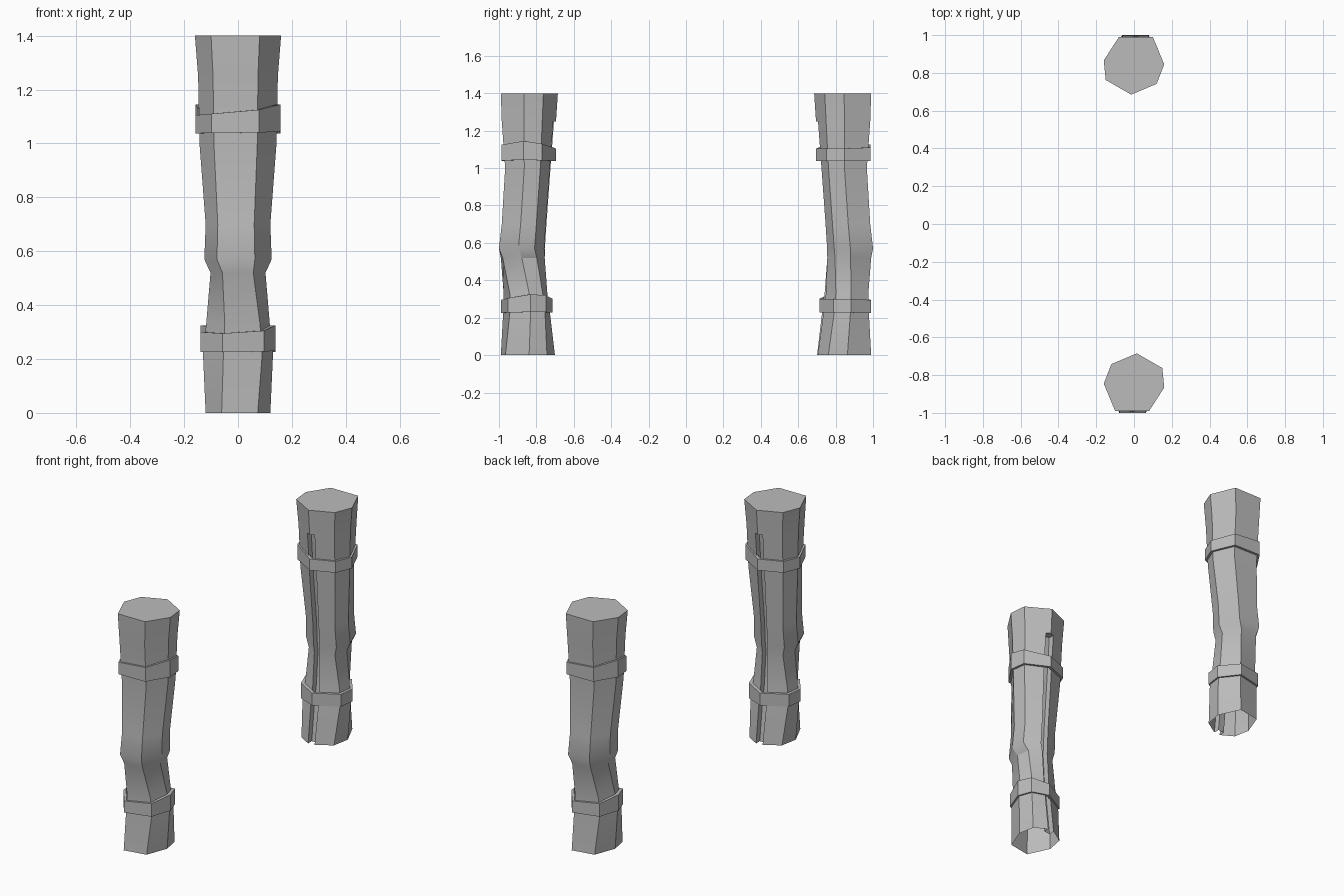
import bpy, bmesh, math
from mathutils import Vector, Matrix

old = bpy.data.objects.get("Cube")
if old:
    bpy.data.objects.remove(old)

grey = bpy.data.materials.new("plain grey")
grey.use_nodes = True
GREY = (0.5, 0.5, 0.5, 1)
grey.diffuse_color = GREY
grey.node_tree.nodes["Principled BSDF"].inputs["Base Color"].default_value = GREY

CENTRE_Y = -0.84
SLIT_TOP = 1.25
# seven-sided outline, counter-clockwise, starting left of the inner apex
OUTLINE = [(-0.12, 0.1), (-0.16, 0.0), (-0.1, -0.14), (0.08, -0.14),
           (0.16, -0.02), (0.15, 0.08)]
# height, outer y, inner y, half width, twist in degrees
LEVELS = [(0, -0.99, -0.69, 0.12, 8), (0.22, -0.978, -0.72, 0.13, 14),
          (0.33, -0.975, -0.735, 0.118, 14), (0.52, -0.99, -0.745, 0.102, 4),
          (0.57, -1.0, -0.745, 0.125, 0), (0.7, -0.985, -0.737, 0.12, 0),
          (1.0, -0.967, -0.715, 0.143, 0), (1.25, -0.985, -0.695, 0.148, 0),
          (1.4, -0.99, -0.685, 0.16, 0)]


def measure(z):
    for a, b in zip(LEVELS, LEVELS[1:]):
        if z <= b[0]:
            t = (z - a[0]) / (b[0] - a[0])
            return [p + (q - p) * t for p, q in zip(a, b)]


def section(z, grow=0.0):
    """Outline of the tube at a height, ending with the inner apex."""
    _, y0, y1, half, twist = measure(z)
    turn = Matrix.Rotation(math.radians(twist), 2)
    pts = [turn @ Vector(p) for p in OUTLINE] + [Vector((0.015, 0.155))]
    xs, ys = [p.x for p in pts], [p.y for p in pts]
    mid = (y0 + y1) / 2
    out = []
    for p in pts:
        x = ((p.x - min(xs)) / (max(xs) - min(xs)) * 2 - 1) * (half + grow)
        y = (p.y - min(ys)) / (max(ys) - min(ys)) - 0.5
        out.append(Vector((x, mid + y * (y1 - y0 + 2 * grow), z)))
    return out


def skin(bm, rings, loop=False):
    rows = [[bm.verts.new(p) for p in ring] for ring in rings]
    pairs = list(zip(rows, rows[1:]))
    if loop:
        pairs.append((rows[-1], rows[0]))
    for low, high in pairs:
        for i in range(len(low)):
            j = (i + 1) % len(low)
            bm.faces.new((low[i], low[j], high[j], high[i]))
    return rows


def finish(name, bm, angle):
    bmesh.ops.remove_doubles(bm, verts=bm.verts, dist=0.0005)
    mesh = bpy.data.meshes.new(name)
    bm.to_mesh(mesh)
    bm.free()
    mesh.materials.append(grey)
    obj = bpy.data.objects.new(name, mesh)
    bpy.context.collection.objects.link(obj)
    bpy.ops.object.select_all(action='DESELECT')
    obj.select_set(True)
    bpy.context.view_layer.objects.active = obj
    bpy.ops.object.shade_smooth_by_angle(angle=math.radians(angle))
    return obj


def slit_ring(z, is_open):
    """Outline with the apex replaced by the two lips and floor of the slit."""
    *sides, apex = section(z)
    right = apex.lerp(sides[-1], 0.2)
    left = apex.lerp(sides[0], 0.2)
    if is_open:
        inward = Vector((0, -0.035, 0))
        return sides + [right, right + inward, left + inward, left]
    return sides + [right, apex, apex, left]


# tube, capped above, open below, with a long slit on the inner side
def make_tube(name):
    bm = bmesh.new()
    rings = [slit_ring(l[0], True) for l in LEVELS if l[0] <= SLIT_TOP]
    rings += [slit_ring(l[0], False) for l in LEVELS if l[0] >= SLIT_TOP]
    rows = skin(bm, rings)
    bmesh.ops.remove_doubles(bm, verts=bm.verts, dist=0.0005)
    rim = [e for e in bm.edges if e.is_boundary
           and min(v.co.z for v in e.verts) > 1.39]
    bmesh.ops.contextual_create(bm, geom=rim)
    bmesh.ops.recalc_face_normals(bm, faces=bm.faces)
    for f in bm.faces:
        if f.normal.z > 0.99 and f.calc_center_median().z < 0.1:
            f.normal_flip()
    return finish(name, bm, 30)


# thin uneven strap around the tube
def make_band(name, bottom, tops):
    bm = bmesh.new()
    mid = bottom + 0.035
    outer, inner = section(mid, 0.013), section(mid, -0.006)

    def at(ring, heights):
        return [Vector((p.x, p.y, h)) for p, h in zip(ring, heights)]
    low = [bottom + 0.15 * (t - bottom - 0.07) for t in tops]
    skin(bm, [at(outer, low), at(outer, tops), at(inner, tops), at(inner, low)], True)
    bmesh.ops.recalc_face_normals(bm, faces=bm.faces)
    return finish(name, bm, 30)


parts = [make_tube("front_tube"),
         make_band("front_upper_band", 1.038, [1.105, 1.105, 1.11, 1.125, 1.145, 1.13, 1.105]),
         make_band("front_lower_band", 0.226, [0.3, 0.3, 0.295, 0.305, 0.325, 0.32, 0.3])]

# second tube is the first turned half way round the middle
for part in parts:
    twin = part.copy()
    twin.data = part.data.copy()
    twin.name = part.name.replace("front", "back")
    twin.data.transform(Matrix.Rotation(math.pi, 4, 'Z'))
    bpy.context.collection.objects.link(twin)
